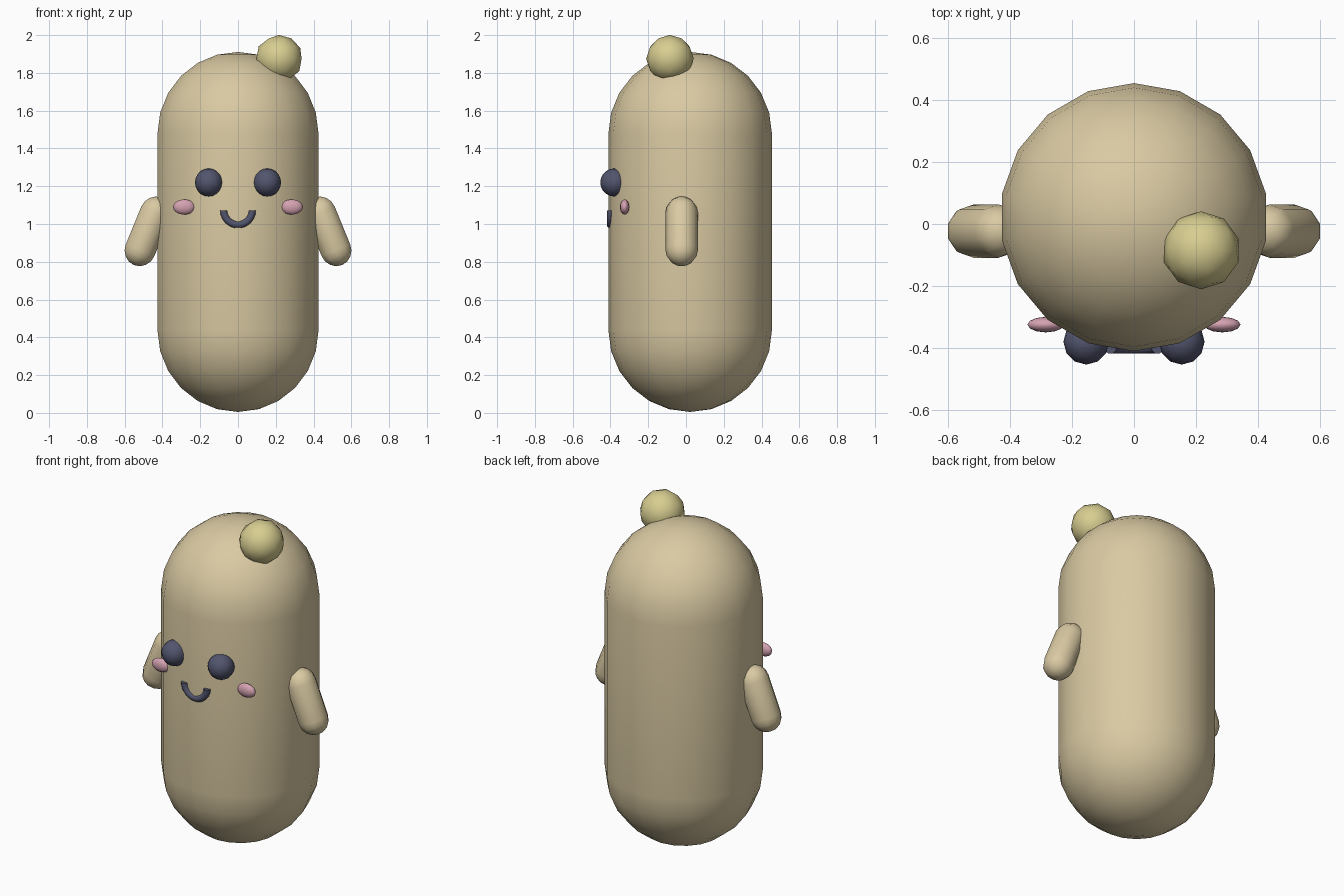
import bpy, bmesh, math
from mathutils import Matrix, Vector

cube = bpy.data.objects.get("Cube")
if cube:
    bpy.data.objects.remove(cube, do_unlink=True)


def material(name, rgb):
    m = bpy.data.materials.new(name)
    m.use_nodes = True
    m.diffuse_color = (*rgb, 1)
    m.node_tree.nodes["Principled BSDF"].inputs["Base Color"].default_value = (*rgb, 1)
    return m


tan = material("tan", (0.70, 0.59, 0.365))
yellow = material("pale yellow", (0.68, 0.61, 0.28))
navy = material("dark slate blue", (0.085, 0.09, 0.155))
pink = material("soft pink", (0.66, 0.36, 0.44))


def finish(name, bm, mat):
    mesh = bpy.data.meshes.new(name)
    bmesh.ops.recalc_face_normals(bm, faces=bm.faces)
    bm.to_mesh(mesh)
    bm.free()
    mesh.materials.append(mat)
    mesh.shade_smooth()
    ob = bpy.data.objects.new(name, mesh)
    bpy.context.collection.objects.link(ob)
    return ob


def capsule(name, low, high, radius, sides, steps, mat):
    """Round-ended tube between two cap centres."""
    low, high = Vector(low), Vector(high)
    length = (high - low).length
    bm = bmesh.new()
    profile = []
    for end, start in ((0, -90), (length, 0)):
        for i in range(steps + 1):
            a = math.radians(start + 90 * i / steps)
            profile.append((0, max(radius * math.cos(a), 0), end + radius * math.sin(a)))
    verts = [bm.verts.new(p) for p in profile]
    edges = [bm.edges.new(pair) for pair in zip(verts, verts[1:])]
    bmesh.ops.spin(bm, geom=verts + edges, cent=(0, 0, 0), axis=(0, 0, 1),
                   angle=math.tau, steps=sides, use_duplicate=False)
    bmesh.ops.remove_doubles(bm, verts=bm.verts, dist=0.0005)
    turn = Vector((0, 0, 1)).rotation_difference(high - low).to_matrix().to_4x4()
    bm.transform(Matrix.Translation(low) @ turn)
    return finish(name, bm, mat)


def ellipsoid(name, centre, radii, mat):
    bm = bmesh.new()
    bmesh.ops.create_uvsphere(bm, u_segments=12, v_segments=10, radius=1)
    bm.transform(Matrix.Translation(centre) @ Matrix.Diagonal((*radii, 1)))
    return finish(name, bm, mat)


# Body
capsule("body", (0, 0.022, 0.438), (0, 0.022, 1.478), 0.433, 18, 6, tan)

# Ball on top of the head
bm = bmesh.new()
bmesh.ops.create_icosphere(bm, subdivisions=2, radius=0.126)
bm.transform(Matrix.Translation((0.217, -0.085, 1.875)))
finish("head_ball", bm, yellow)

# Arms, eyes and cheeks on both sides
for side, s in (("left", 1), ("right", -1)):
    capsule(side + "_arm", (s * 0.518, -0.023, 0.862), (s * 0.437, -0.023, 1.06),
            0.086, 10, 4, tan)
    ellipsoid(side + "_eye", (s * 0.154, -0.38, 1.22), (0.074, 0.074, 0.074), navy)
    ellipsoid(side + "_cheek", (s * 0.285, -0.325, 1.09), (0.059, 0.025, 0.04), pink)

# Smiling mouth: half of a thin ring
bm = bmesh.new()
ring = []
for i in range(8):
    a = math.tau * i / 8 + math.pi / 8
    ring.append(bm.verts.new((0.076 + 0.02 * math.cos(a), 0.02 * math.sin(a), 0)))
cap = bm.faces.new(ring)
bmesh.ops.spin(bm, geom=[cap], cent=(0, 0, 0), axis=(0, 1, 0),
               angle=math.pi, steps=12, use_duplicate=False)
bm.transform(Matrix.Translation((0, -0.4, 1.072)))
mouth = finish("mouth", bm, navy)
bpy.ops.object.select_all(action="DESELECT")
mouth.select_set(True)
bpy.context.view_layer.objects.active = mouth
bpy.ops.object.shade_smooth_by_angle(angle=math.radians(50))
